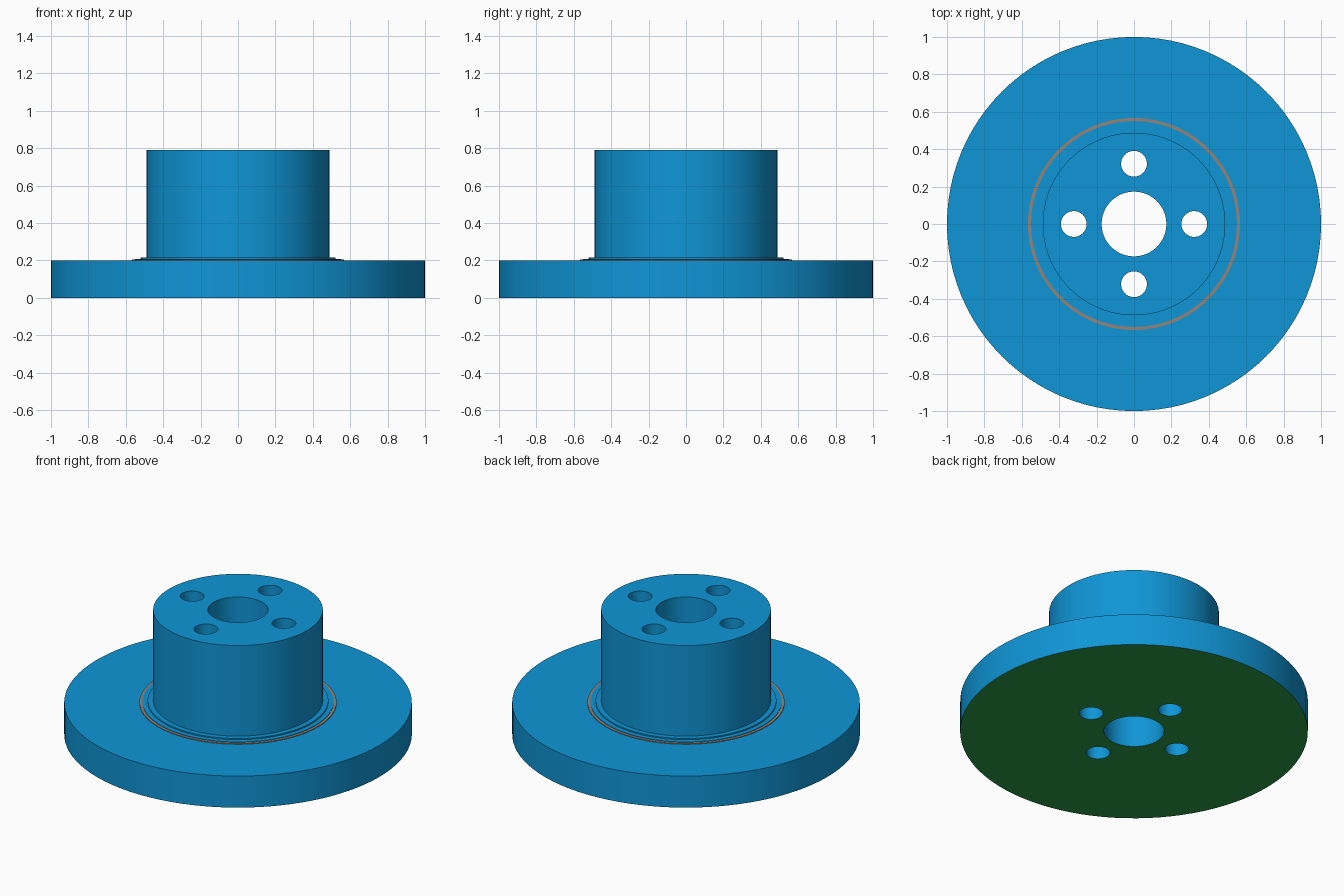
import bpy, bmesh, math
from mathutils import Matrix, Vector

if "Cube" in bpy.data.objects:
    bpy.data.objects.remove(bpy.data.objects["Cube"])


def material(name, rgb):
    m = bpy.data.materials.new(name)
    lin = [(c / 255 / 12.92) if c < 11 else ((c / 255 + 0.055) / 1.055) ** 2.4 for c in rgb]
    m.diffuse_color = (*lin, 1)
    m.use_nodes = True
    m.node_tree.nodes["Principled BSDF"].inputs["Base Color"].default_value = m.diffuse_color
    return m


BLUE = material("blue", (15, 150, 215))
GREEN = material("dark_green", (45, 160, 72))
GREY = material("warm_grey", (148, 132, 122))


def make_object(name, bm, mats):
    bmesh.ops.recalc_face_normals(bm, faces=bm.faces)
    me = bpy.data.meshes.new(name)
    bm.to_mesh(me)
    bm.free()
    for m in mats:
        me.materials.append(m)
    ob = bpy.data.objects.new(name, me)
    bpy.context.collection.objects.link(ob)
    return ob


def lathe(name, profile, mats, steps=96):
    """Spin a closed (radius, height) profile around z."""
    bm = bmesh.new()
    rings = []
    for i in range(steps):
        a = 2 * math.pi * i / steps
        rings.append([bm.verts.new((r * math.cos(a), r * math.sin(a), z)) for r, z in profile])
    n = len(profile)
    for i in range(steps):
        p, q = rings[i], rings[(i + 1) % steps]
        for j in range(n):
            k = (j + 1) % n
            bm.faces.new((p[j], q[j], q[k], p[k]))
    return make_object(name, bm, mats)


def activate(ob):
    bpy.ops.object.select_all(action='DESELECT')
    ob.select_set(True)
    bpy.context.view_layer.objects.active = ob


# Flange, stepped collar and hub in one turned piece with a central bore
body = lathe("flanged_hub", [
    (0.173, 0), (1, 0), (1, 0.2), (0.55, 0.2), (0.55, 0.207),
    (0.52, 0.207), (0.52, 0.215), (0.488, 0.215), (0.488, 0.79), (0.173, 0.79)],
    [BLUE, GREEN])

# Four bolt holes
bm = bmesh.new()
for i in range(4):
    a = i * math.pi / 2
    bmesh.ops.create_cone(
        bm, cap_ends=True, segments=40, radius1=0.069, radius2=0.069, depth=1.2,
        matrix=Matrix.Translation(Vector((0.322 * math.cos(a), 0.322 * math.sin(a), 0.4))))
cutter = make_object("bolt_hole_cutter", bm, [BLUE])
cutter.hide_render = True

mod = body.modifiers.new("bolt_holes", 'BOOLEAN')
mod.operation = 'DIFFERENCE'
mod.solver = 'EXACT'
mod.object = cutter
activate(body)
bpy.ops.object.modifier_apply(modifier=mod.name)
bpy.data.objects.remove(cutter, do_unlink=True)

# Underside is green, everything else blue
for f in body.data.polygons:
    f.material_index = 1 if f.normal.z < -0.9 and f.center.z < 0.01 else 0

# Thin grey ring around the collar
ring = lathe("collar_ring", [(0.549, 0.199), (0.567, 0.199), (0.567, 0.204), (0.549, 0.204)], [GREY])

for ob in (body, ring):
    activate(ob)
    bpy.ops.object.shade_smooth_by_angle(angle=math.radians(30))
